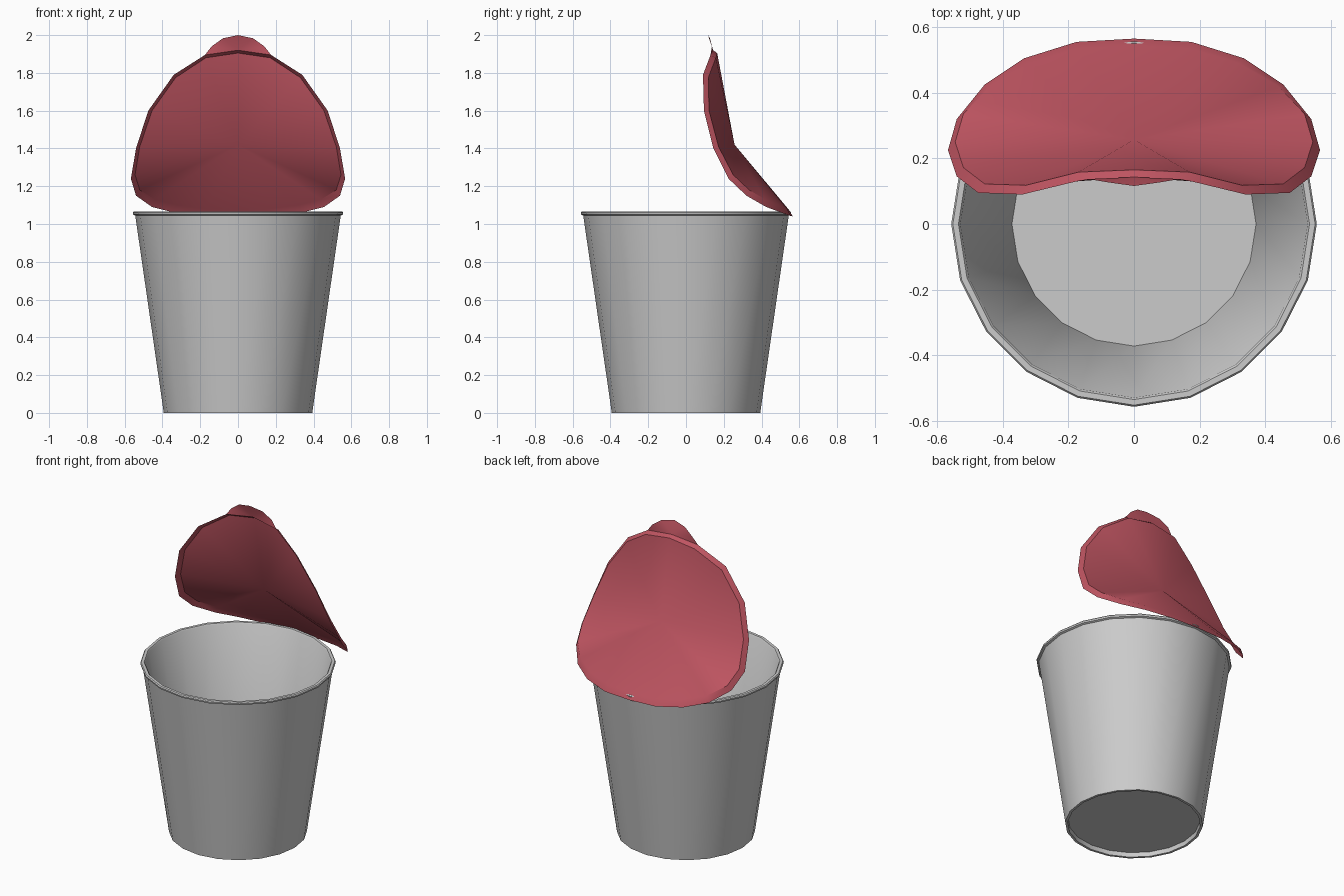
import bpy, bmesh, math

if "Cube" in bpy.data.objects:
    bpy.data.objects.remove(bpy.data.objects["Cube"])

SIDES = 20


def finish(name, bm, angle=30):
    bmesh.ops.recalc_face_normals(bm, faces=bm.faces)
    mesh = bpy.data.meshes.new(name)
    bm.to_mesh(mesh)
    bm.free()
    obj = bpy.data.objects.new(name, mesh)
    bpy.context.collection.objects.link(obj)
    bpy.ops.object.select_all(action='DESELECT')
    obj.select_set(True)
    bpy.context.view_layer.objects.active = obj
    bpy.ops.object.shade_smooth_by_angle(angle=math.radians(angle))
    return obj


def bridge(bm, a, b):
    for i in range(len(a)):
        j = (i + 1) % len(a)
        bm.faces.new((a[i], a[j], b[j], b[i]))


def mirrored_ring(bm, half):
    # half runs from the back hinge to the front tip; the rest is its mirror
    pts = half + [(-x, y, z) for x, y, z in half[-2:0:-1]]
    return [bm.verts.new(p) for p in pts]


# Tapered cup: recessed underside, outer wall, lip, inner wall, floor
profile = [(0.376, 0.028), (0.378, 0.0), (0.393, 0.0), (0.544, 1.045),
           (0.555, 1.05), (0.557, 1.06), (0.552, 1.066), (0.535, 1.066),
           (0.529, 1.058), (0.372, 0.032)]
bm = bmesh.new()
rings = [[bm.verts.new((r * math.sin(k * math.tau / SIDES),
                        -r * math.cos(k * math.tau / SIDES), z))
          for k in range(SIDES)] for r, z in profile]
for a, b in zip(rings, rings[1:]):
    bridge(bm, a, b)
bm.faces.new(rings[0])
bm.faces.new(rings[-1])
finish("cup", bm)

# Peeled lid: folded fan with a flared skirt
top_half = [(0, 0.545, 1.075), (0.17, 0.535, 1.08), (0.32, 0.49, 1.10),
            (0.44, 0.42, 1.13), (0.52, 0.335, 1.18), (0.545, 0.25, 1.26),
            (0.52, 0.172, 1.41), (0.455, 0.122, 1.60), (0.33, 0.118, 1.775),
            (0.17, 0.158, 1.88), (0, 0.165, 1.905)]
skirt_half = [(0, 0.565, 1.04), (0.175, 0.555, 1.042), (0.335, 0.505, 1.06),
              (0.455, 0.425, 1.09), (0.54, 0.32, 1.15), (0.567, 0.225, 1.24),
              (0.54, 0.145, 1.40), (0.475, 0.095, 1.60), (0.34, 0.09, 1.79),
              (0.175, 0.13, 1.895), (0, 0.143, 1.92)]
bm = bmesh.new()
top = mirrored_ring(bm, top_half)
skirt = mirrored_ring(bm, skirt_half)
centre = bm.verts.new((0, 0.257, 1.42))
for i in range(SIDES):
    bm.faces.new((centre, top[i], top[(i + 1) % SIDES]))
bridge(bm, top, skirt)
lid = finish("peeled_lid", bm)

# Pull tab on the lid's free edge
arc = [(0.175, 0.13, 1.895), (0.14, 0.137, 1.94), (0.08, 0.127, 1.983), (0, 0.116, 2.0)]
arc += [(-x, y, z) for x, y, z in arc[-2::-1]]
bm = bmesh.new()
root = bm.verts.new((0, 0.143, 1.92))
edge = [bm.verts.new(p) for p in arc]
for a, b in zip(edge, edge[1:]):
    bm.faces.new((root, a, b))
tab = finish("pull_tab", bm)

red = bpy.data.materials.new("lid_red")
red.diffuse_color = (0.52, 0.09, 0.12, 1)
red.use_nodes = True
red.node_tree.nodes["Principled BSDF"].inputs["Base Color"].default_value = red.diffuse_color
for part in (lid, tab):
    part.data.materials.append(red)
